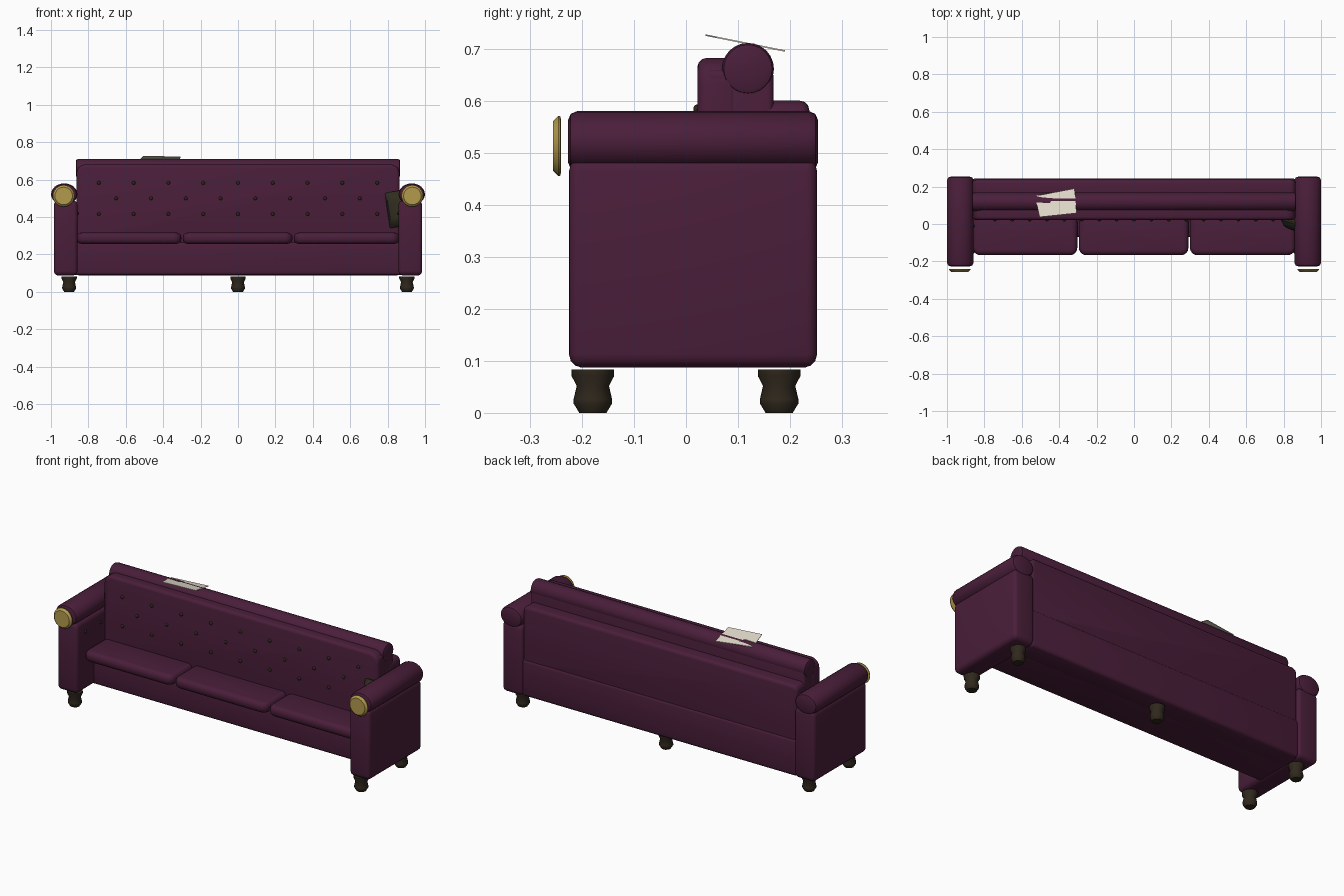
import bpy, bmesh, math
from mathutils import Matrix

if "Cube" in bpy.data.objects:
    bpy.data.objects.remove(bpy.data.objects["Cube"], do_unlink=True)


def material(name, rgb):
    m = bpy.data.materials.new(name)
    m.use_nodes = True
    m.diffuse_color = (*rgb, 1)
    m.node_tree.nodes["Principled BSDF"].inputs["Base Color"].default_value = (*rgb, 1)
    return m


PLUM = material("plum fabric", (0.068, 0.013, 0.042))
WOOD = material("dark wood", (0.029, 0.021, 0.012))
OLIVE = material("dark olive fabric", (0.031, 0.026, 0.014))
GOLD = material("aged gold", (0.45, 0.32, 0.073))
PAPER = material("cream paper", (0.77, 0.72, 0.6))


def finish(name, bm, mat, smooth=True):
    bmesh.ops.recalc_face_normals(bm, faces=bm.faces)
    mesh = bpy.data.meshes.new(name)
    bm.to_mesh(mesh)
    bm.free()
    mesh.materials.append(mat)
    ob = bpy.data.objects.new(name, mesh)
    bpy.context.collection.objects.link(ob)
    if smooth:
        bpy.ops.object.select_all(action="DESELECT")
        ob.select_set(True)
        bpy.context.view_layer.objects.active = ob
        bpy.ops.object.shade_smooth_by_angle(angle=math.radians(40))
    return ob


def rounded_box(name, x, y, z, bevel, corner, axis=2):
    """Box given by (min, max) per axis: edges along axis get the corner radius,
    then the rims around its two ends get the bevel."""
    bm = bmesh.new()
    bmesh.ops.create_cube(bm, size=1)
    for v in bm.verts:
        for i, (lo, hi) in enumerate((x, y, z)):
            v.co[i] = lo if v.co[i] < 0 else hi

    def is_along(e):
        return abs(e.verts[0].co[axis] - e.verts[1].co[axis]) > 1e-4

    bmesh.ops.bevel(bm, geom=[e for e in bm.edges if is_along(e)], offset=corner,
                    segments=4, profile=0.5, affect="EDGES")
    bmesh.ops.bevel(bm, geom=[e for e in bm.edges if not is_along(e)], offset=bevel,
                    segments=3, profile=0.5, affect="EDGES")
    return finish(name, bm, PLUM)


def lathe(name, profile, matrix, mat, sides=24):
    """Stack of rings (radius, height) along local z, closed at both ends."""
    bm = bmesh.new()
    rings = []
    for r, h in profile:
        rings.append([bm.verts.new((r * math.cos(a), r * math.sin(a), h))
                      for a in (2 * math.pi * i / sides for i in range(sides))])
    for low, high in zip(rings, rings[1:]):
        for i in range(sides):
            j = (i + 1) % sides
            bm.faces.new((low[i], low[j], high[j], high[i]))
    bm.faces.new(rings[0][::-1])
    bm.faces.new(rings[-1])
    bmesh.ops.transform(bm, matrix=matrix, verts=bm.verts)
    return finish(name, bm, mat)


def roll(length, r, soft):
    return [(r - soft, 0), (r - soft * 0.3, soft * 0.3), (r, soft),
            (r, length - soft), (r - soft * 0.3, length - soft * 0.3), (r - soft, length)]


ALONG_Y = Matrix.Rotation(math.radians(-90), 4, "X")
ALONG_X = Matrix.Rotation(math.radians(90), 4, "Y")

# Recessed seat base and backrest
rounded_box("seat_base", (-0.88, 0.88), (-0.07, 0.225), (0.09, 0.265), 0.015, 0.015)
rounded_box("backrest_core", (-0.862, 0.862), (0.035, 0.168), (0.2, 0.66), 0.012, 0.012)
rounded_box("backrest_front", (-0.864, 0.864), (0.022, 0.1), (0.25, 0.682), 0.017, 0.05, axis=1)
rounded_box("backrest_rear", (-0.864, 0.864), (0.12, 0.237), (0.25, 0.6), 0.018, 0.03, axis=1)
rounded_box("rear_lower_band", (-0.866, 0.866), (0.12, 0.243), (0.088, 0.3), 0.018, 0.015)
lathe("backrest_roll", roll(1.734, 0.05, 0.012),
      Matrix.Translation((-0.867, 0.119, 0.661)) @ ALONG_X, PLUM)

# Seat cushions
for label, span in (("right", (-0.862, -0.303)), ("middle", (-0.295, 0.291)),
                    ("left", (0.299, 0.862))):
    rounded_box(label + "_seat_cushion", span, (-0.167, 0.05), (0.257, 0.317), 0.024, 0.04)

# Arms with scroll tops and gold end caps
cap = [(0.047, -0.256), (0.058, -0.245), (0.058, -0.242), (0.05, -0.24)]
for label, s in (("left", 1), ("right", -1)):
    rounded_box(label + "_arm", tuple(sorted((s * 0.858, s * 0.985))),
                (-0.225, 0.252), (0.087, 0.49), 0.026, 0.02)
    place = Matrix.Translation((s * 0.929, 0, 0.522))
    oval = Matrix.Diagonal((1.22, 1, 1, 1))
    lathe(label + "_arm_roll", roll(0.481, 0.058, 0.018),
          place @ Matrix.Translation((0, -0.227, 0)) @ oval @ ALONG_Y, PLUM)
    lathe(label + "_arm_cap", cap, Matrix.Translation((s * 0.932, 0, 0.513)) @ ALONG_Y, GOLD)

# Turned feet, with one extra under the middle of the back
foot = [(0.026, 0), (0.037, 0.018), (0.037, 0.026), (0.031, 0.052), (0.041, 0.071), (0.041, 0.083)]
feet = [(x, y) for x in (-0.903, 0.903) for y in (-0.179, 0.179)] + [(0, 0.179)]
for i, (x, y) in enumerate(feet):
    lathe(f"foot_{i + 1}", foot, Matrix.Translation((x, y, 0)), WOOD, 12)

# Tufting buttons on the backrest and inner arms
button = Matrix.Diagonal((0.01, 0.01, 0.007, 1))
bm = bmesh.new()
for row, z in enumerate((0.583, 0.5, 0.417)):
    count = 8 if row == 1 else 9
    for i in range(count):
        x = (i - (count - 1) / 2) * 0.186
        bmesh.ops.create_uvsphere(bm, u_segments=8, v_segments=6, radius=1,
                                  matrix=Matrix.Translation((x, 0.021, z)) @ ALONG_Y @ button)
for x in (-0.858, 0.858):
    for y in (-0.147, -0.01):
        bmesh.ops.create_uvsphere(bm, u_segments=8, v_segments=6, radius=1,
                                  matrix=Matrix.Translation((x, y, 0.42)) @ ALONG_X @ button)
finish("tufting_buttons", bm, WOOD)

# Small throw pillow tucked into the left corner
bm = bmesh.new()
bmesh.ops.create_cube(bm, size=2)
bmesh.ops.subdivide_edges(bm, edges=bm.edges[:], cuts=7, use_grid_fill=True)
for v in bm.verts:
    x, y, z = v.co
    v.co.y = y * (0.1 + 0.9 * math.sqrt(max(0, (1 - x ** 4) * (1 - z ** 4))))
bmesh.ops.transform(bm, verts=bm.verts, matrix=(
    Matrix.Translation((0.872, -0.002, 0.447)) @ Matrix.Rotation(math.radians(-20), 4, "Z")
    @ Matrix.Rotation(math.radians(-9), 4, "Y") @ Matrix.Diagonal((0.078, 0.038, 0.095, 1))))
finish("throw_pillow", bm, OLIVE)

# Torn paper sheet lying on the backrest roll
outline = [(-0.527, 0.15), (-0.318, 0.19), (-0.307, 0.058), (-0.505, 0.037),
           (-0.522, 0.115), (-0.45, 0.112), (-0.435, 0.138), (-0.49, 0.142)]
bm = bmesh.new()
sheet = bm.faces.new([bm.verts.new((x, y, 0.732 - 0.2 * y)) for x, y in outline])
side = bmesh.ops.extrude_face_region(bm, geom=[sheet])
for v in side["geom"]:
    if isinstance(v, bmesh.types.BMVert):
        v.co.z += 0.003
finish("paper_sheet", bm, PAPER, smooth=False)
